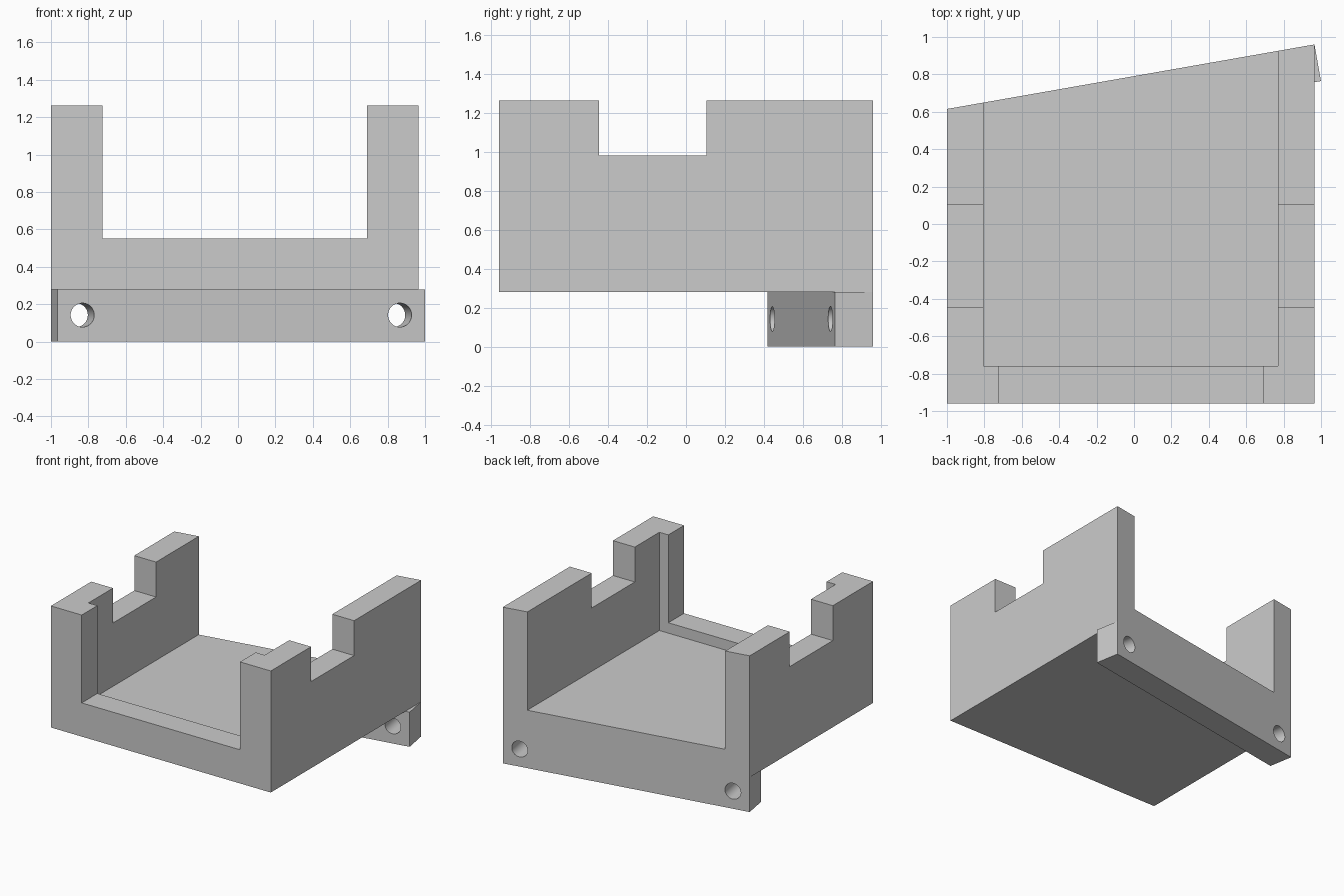
import bpy
import bmesh
import math
from mathutils import Matrix, Vector

cube = bpy.data.objects.get("Cube")
if cube:
    bpy.data.objects.remove(cube, do_unlink=True)

grey = bpy.data.materials.new("plain grey")
grey.use_nodes = True
colour = (0.6, 0.6, 0.6, 1)
grey.diffuse_color = colour
grey.node_tree.nodes["Principled BSDF"].inputs["Base Color"].default_value = colour


def add_object(name, bm):
    bmesh.ops.recalc_face_normals(bm, faces=bm.faces)
    mesh = bpy.data.meshes.new(name)
    bm.to_mesh(mesh)
    bm.free()
    mesh.materials.append(grey)
    obj = bpy.data.objects.new(name, mesh)
    bpy.context.collection.objects.link(obj)
    return obj


def prism(name, outline, bottom, top):
    """Extrude a plan outline upwards."""
    bm = bmesh.new()
    face = bm.faces.new([bm.verts.new((x, y, bottom)) for x, y in outline])
    moved = bmesh.ops.extrude_face_region(bm, geom=[face])["geom"]
    verts = [v for v in moved if isinstance(v, bmesh.types.BMVert)]
    bmesh.ops.translate(bm, verts=verts, vec=(0, 0, top - bottom))
    return add_object(name, bm)


def box(name, x0, x1, y0, y1, z0, z1):
    return prism(name, [(x0, y0), (x1, y0), (x1, y1), (x0, y1)], z0, z1)


def cut(target, cutter):
    """Subtract the cutter from the target, then discard it."""
    cutter.hide_render = True
    mod = target.modifiers.new("cut", "BOOLEAN")
    mod.operation = "DIFFERENCE"
    mod.solver = "EXACT"
    mod.object = cutter
    bpy.context.view_layer.objects.active = target
    bpy.ops.object.modifier_apply(modifier=mod.name)
    bpy.data.objects.remove(cutter, do_unlink=True)


# Main dimensions
left, right, front = -1.0, 0.965, -0.96
back_low, back_high = 0.615, 0.96
base, top = 0.28, 1.262
wall, front_wall = 0.195, 0.2

# Tray with an angled, open back
tray = prism("tray", [(left, front), (right, front),
                      (right, back_high), (left, back_low)], base, top)
cut(tray, box("cavity", left + wall, right - wall, front + front_wall, 2, 0.468, 2))
cut(tray, box("front_opening", left + 0.275, right - 0.275, -2, -0.5, 0.552, 2))
cut(tray, box("side_notches", -2, 2, -0.446, 0.104, 0.98, 2))

# Mounting bar under the back edge, turned to follow its angle
start = Vector((left, back_low, 0))
run = Vector((right, back_high, 0)) - start
length, depth = run.length, 0.199
turn = Matrix.Translation(start) @ Matrix.Rotation(math.atan2(run.y, run.x), 4, "Z")
bar = box("mounting_bar", 0, length, -depth, 0, 0, base)

# Screw holes through both ends of the bar
for x in (0.136, length - 0.136):
    bm = bmesh.new()
    bmesh.ops.create_cone(
        bm, cap_ends=True, segments=48, radius1=0.064, radius2=0.064, depth=1,
        matrix=Matrix.Translation((x, -depth / 2, 0.142)) @ Matrix.Rotation(math.pi / 2, 4, "X"))
    cut(bar, add_object("screw_hole", bm))
bar.data.transform(turn)

# Smooth hole walls with crisp edges elsewhere
bpy.ops.object.select_all(action="DESELECT")
for obj in (tray, bar):
    obj.select_set(True)
bpy.context.view_layer.objects.active = tray
bpy.ops.object.shade_smooth_by_angle(angle=math.radians(30))
